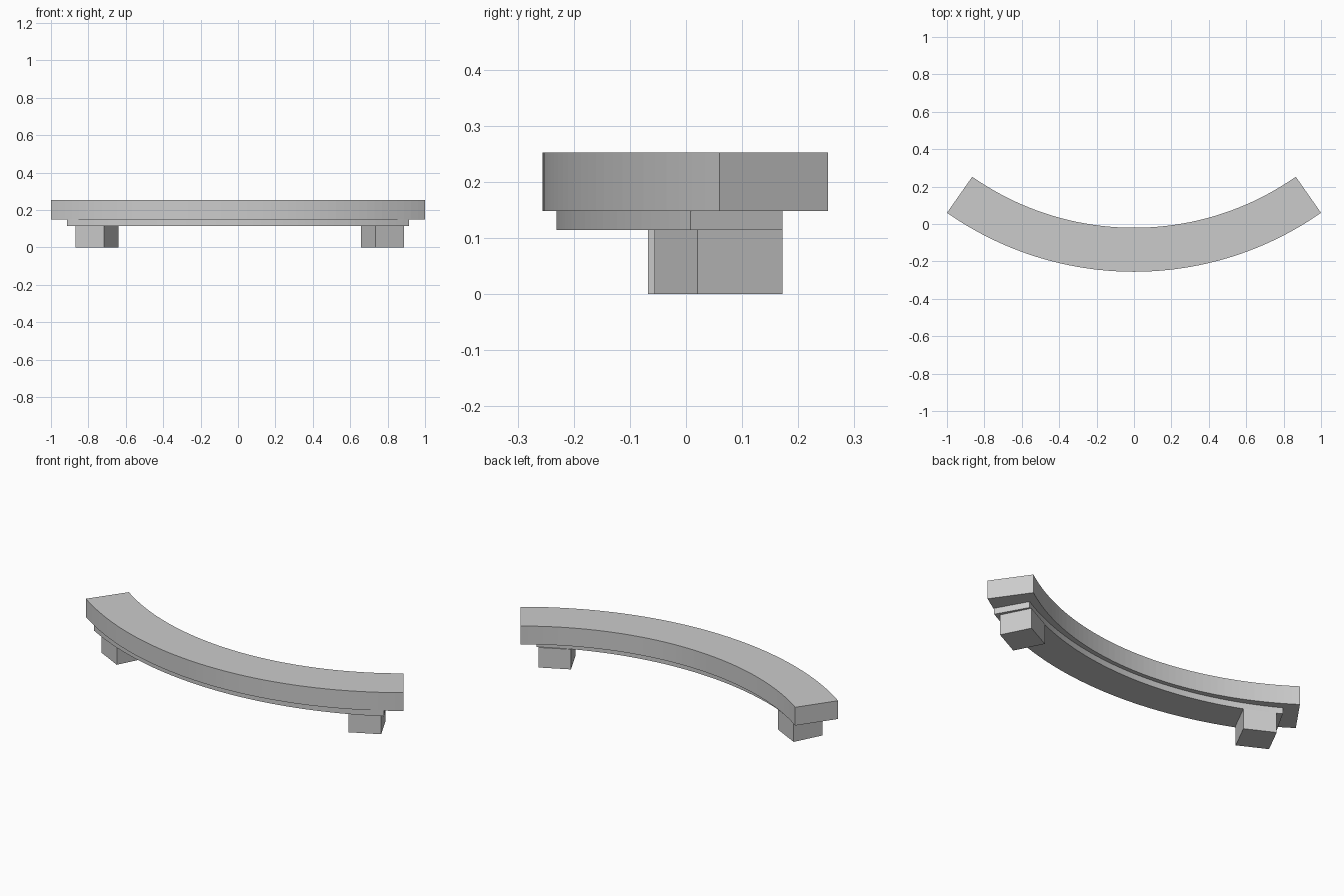
import bpy, math

if "Cube" in bpy.data.objects:
    bpy.data.objects.remove(bpy.data.objects["Cube"])

# single stone-grey material
grey = bpy.data.materials.new("stone_grey")
grey.diffuse_color = (0.6, 0.6, 0.6, 1)
grey.use_nodes = True
grey.node_tree.nodes["Principled BSDF"].inputs["Base Color"].default_value = grey.diffuse_color


def make(name, verts, faces):
    me = bpy.data.meshes.new(name)
    me.from_pydata(verts, [], faces)
    me.materials.append(grey)
    ob = bpy.data.objects.new(name, me)
    bpy.context.collection.objects.link(ob)
    return ob


def prism(name, outline, z0, z1):
    """Extrude a counter-clockwise strip outline between two heights."""
    n = len(outline)
    verts = [(x, y, z) for z in (z0, z1) for x, y in outline]
    faces = [(i, (i + 1) % n, n + (i + 1) % n, n + i) for i in range(n)]
    # caps as quads between the opposite sides of the strip
    for i in range(n // 2 - 1):
        a, b, c, d = i, i + 1, n - 2 - i, n - 1 - i
        faces += [(d, c, b, a), (n + a, n + b, n + c, n + d)]
    return make(name, verts, faces)


def curved_bar(name, cy, r_out, r_in, half_deg, z0, z1, seg=48):
    h = math.radians(half_deg)
    ang = [-h + 2 * h * i / seg for i in range(seg + 1)]
    arc = lambda r, a: (r * math.sin(a), cy - r * math.cos(a))
    outline = [arc(r_out, a) for a in ang] + [arc(r_in, a) for a in reversed(ang)]
    return prism(name, outline, z0, z1)


# thick curved seat and the narrower band beneath it
curved_bar("seat_slab", 1.488, 1.7434, 1.508, 35, 0.148, 0.252)
curved_bar("support_band", 1.634, 1.865, 1.677, 29.35, 0.114, 0.148)


# square legs turned to follow the curve
def leg(name, cx, cy, deg, w=0.17):
    c, s = math.cos(math.radians(deg)), math.sin(math.radians(deg))
    h = w / 2
    pts = [(cx + c * x - s * y, cy + s * x + c * y)
           for x, y in ((-h, -h), (h, -h), (h, h), (-h, h))]
    prism(name, pts, 0, 0.114)


leg("right_leg", 0.773, 0.058, 27)
leg("left_leg", -0.754, 0.047, -27)
